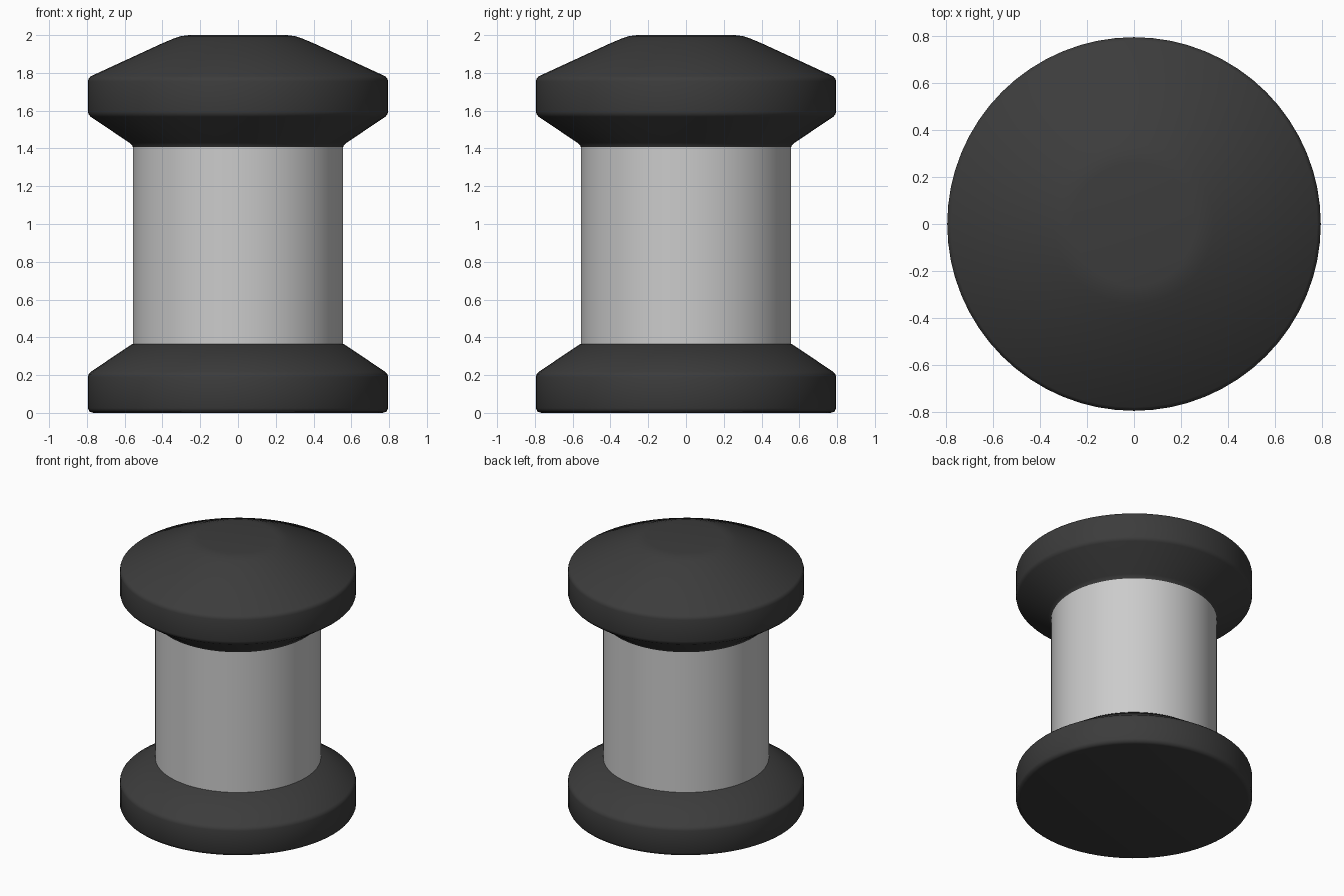
import bpy, bmesh, math

if "Cube" in bpy.data.objects:
    bpy.data.objects.remove(bpy.data.objects["Cube"])

SIDES = 64

def material(name, rgb):
    m = bpy.data.materials.new(name)
    m.diffuse_color = (*rgb, 1)
    m.use_nodes = True
    m.node_tree.nodes["Principled BSDF"].inputs["Base Color"].default_value = m.diffuse_color
    return m

def lathe(name, profile, mat=None, angle=60):
    """Spin an (r, z) profile, listed bottom to top, into a closed solid."""
    bm = bmesh.new()
    rings = []
    for r, z in profile:
        rings.append([bm.verts.new((r * math.cos(2 * math.pi * i / SIDES),
                                    r * math.sin(2 * math.pi * i / SIDES), z))
                      for i in range(SIDES)])
    for a, b in zip(rings, rings[1:]):
        for i in range(SIDES):
            j = (i + 1) % SIDES
            bm.faces.new((a[i], a[j], b[j], b[i]))
    bm.faces.new(rings[0][::-1])
    bm.faces.new(rings[-1])
    mesh = bpy.data.meshes.new(name)
    bm.to_mesh(mesh)
    bm.free()
    ob = bpy.data.objects.new(name, mesh)
    bpy.context.collection.objects.link(ob)
    if mat:
        mesh.materials.append(mat)
    bpy.ops.object.select_all(action='DESELECT')
    ob.select_set(True)
    bpy.context.view_layer.objects.active = ob
    bpy.ops.object.shade_smooth_by_angle(angle=math.radians(angle))
    return ob

dark = material("dark_rubber", (0.045, 0.045, 0.045))

# Lower flange with softened rim
lathe("base_flange", [(0.765, 0), (0.785, 0.006), (0.795, 0.025), (0.795, 0.19),
                      (0.791, 0.205), (0.78, 0.217), (0.56, 0.365)], dark)

# Plain grey barrel, seated slightly into both flanges
lathe("barrel", [(0.557, 0.35), (0.557, 1.43)])

# Upper flange with a shallow domed top
lathe("top_cap", [(0.553, 1.395), (0.56, 1.415), (0.575, 1.43), (0.78, 1.568),
                  (0.791, 1.58), (0.795, 1.595), (0.795, 1.755), (0.791, 1.77),
                  (0.78, 1.782), (0.40, 1.957), (0.34, 1.982), (0.30, 1.995),
                  (0.26, 2.0)], dark)
